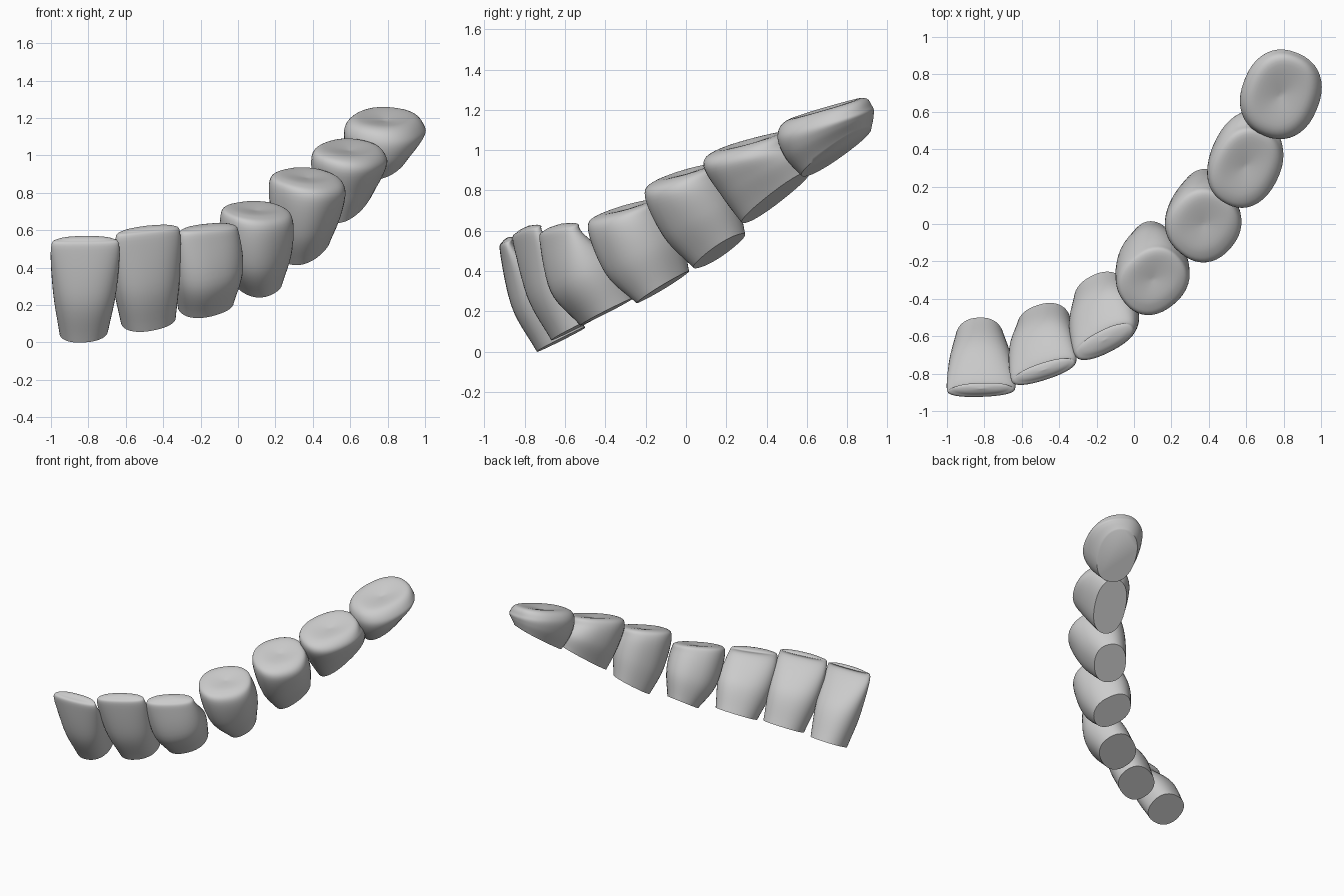
import bpy, bmesh, math
from mathutils import Vector

cube = bpy.data.objects.get("Cube")
if cube:
    bpy.data.objects.remove(cube)

enamel = bpy.data.materials.new("enamel_grey")
enamel.use_nodes = True
enamel.diffuse_color = (0.6, 0.6, 0.6, 1)
enamel.node_tree.nodes["Principled BSDF"].inputs["Base Color"].default_value = enamel.diffuse_color

SIDES = 40
STEPS = 7


def section(ring, yaw):
    """Tilted rounded-square section: centre, half width, half depth, x and y slope."""
    x, y, z, wide, deep, x_slope, y_slope = ring
    points = []
    for i in range(SIDES):
        a = math.tau * i / SIDES
        c, s = math.cos(a), math.sin(a)
        u = wide * math.copysign(abs(c) ** 0.88, c)
        v = deep * math.copysign(abs(s) ** 0.88, s)
        dx = u * math.cos(yaw) - v * math.sin(yaw)
        dy = u * math.sin(yaw) + v * math.cos(yaw)
        points.append((x + dx, y + dy, z + dx * x_slope + dy * y_slope))
    return points


def spline(keys):
    """Smooth in-between sections through the key sections."""
    keys = [Vector(k) for k in keys]
    padded = [keys[0] * 2 - keys[1]] + keys + [keys[-1]]
    rings = []
    for a, b, c, d in zip(padded, padded[1:], padded[2:], padded[3:]):
        for i in range(STEPS):
            t = i / STEPS
            rings.append(b + (c - a) * t / 2 + (a * 2 - b * 5 + c * 4 - d) * t**2 / 2
                         + (b * 3 - a - c * 3 + d) * t**3 / 2)
    return rings


def tooth(name, yaw, base, belly, rim, lift, dip):
    """Loft from the flat neck through the belly and rim to the biting surface."""
    yaw = math.radians(yaw)
    x, y, z, wide, deep, *slopes = rim
    shoulder = (x, y, z + lift, wide * 0.78, deep * 0.7, *slopes)
    middle = (x, y, z + lift - dip, 0, 0, *slopes)
    bm = bmesh.new()
    rings = [[bm.verts.new(p) for p in section(r, yaw)]
             for r in spline([base, belly, rim, shoulder, middle])]
    bm.faces.new(reversed(rings[0]))
    for low, high in zip(rings, rings[1:]):
        for i in range(SIDES):
            j = (i + 1) % SIDES
            bm.faces.new((low[i], low[j], high[j], high[i]))
    pole = bm.verts.new(middle[:3])
    for i in range(SIDES):
        bm.faces.new((rings[-1][i], rings[-1][(i + 1) % SIDES], pole))
    bmesh.ops.recalc_face_normals(bm, faces=bm.faces)
    mesh = bpy.data.meshes.new(name)
    bm.to_mesh(mesh)
    bm.free()
    mesh.materials.append(enamel)
    obj = bpy.data.objects.new(name, mesh)
    bpy.context.collection.objects.link(obj)
    bpy.ops.object.select_all(action="DESELECT")
    obj.select_set(True)
    bpy.context.view_layer.objects.active = obj
    bpy.ops.object.shade_smooth_by_angle(angle=math.radians(50))


# Front teeth: round necks narrowing to a thin rounded biting edge
tooth("central_incisor", 2, (-.825, -.62, .06, .13, .12, .05, .5),
      (-.82, -.75, .28, .17, .115, 0, .5), (-.817, -.88, .505, .183, .042, 0, .3), .05, -.015)
tooth("lateral_incisor", 18, (-.48, -.545, .12, .147, .117, .05, .5),
      (-.49, -.66, .34, .182, .118, 0, .5), (-.483, -.78, .56, .182, .052, .05, .2), .05, -.015)
tooth("canine", 27, (-.172, -.39, .2, .15, .125, .05, .5),
      (-.16, -.515, .38, .193, .14, 0, .5), (-.158, -.62, .57, .178, .07, 0, .2), .05, -.015)

# Back teeth: broad crowns with a shallow hollow on top
tooth("first_premolar", 40, (.11, -.115, .32, .11, .135, .1, .62),
      (.1, -.21, .48, .18, .182, .05, .5), (.1, -.295, .66, .195, .175, -.1, .3), .055, .01)
tooth("second_premolar", 50, (.365, .165, .5, .13, .115, .28, .6),
      (.367, .075, .66, .18, .172, .1, .5), (.37, 0, .83, .197, .195, -.1, .3), .06, .01)
tooth("first_molar", 62, (.6, .445, .765, .178, .115, .3, .65),
      (.595, .385, .88, .212, .17, .1, .5), (.595, .31, .985, .225, .185, -.1, .3), .055, .015)
tooth("second_molar", 68, (.785, .745, .99, .175, .14, .28, .63),
      (.785, .71, 1.07, .22, .195, .1, .45), (.785, .69, 1.145, .235, .205, -.05, .3), .06, .02)
